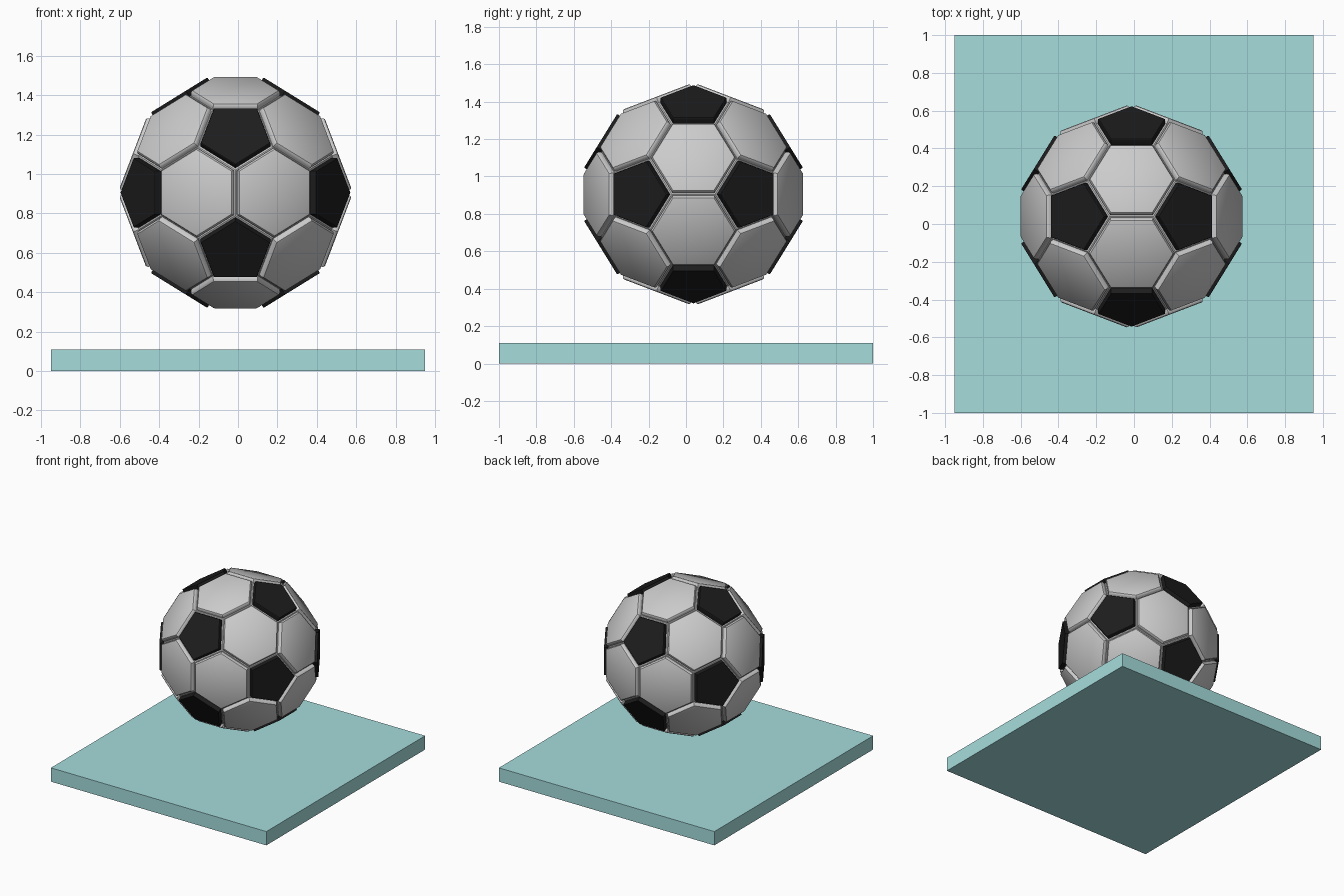
import bpy, bmesh, math
from mathutils import Vector
from itertools import combinations

if "Cube" in bpy.data.objects:
    bpy.data.objects.remove(bpy.data.objects["Cube"])

CENTRE = Vector((-0.013, 0.04, 0.905))
EDGE = 0.246                      # seam length of the panel layout
PHI = (1 + 5 ** 0.5) / 2


def material(name, rgb):
    m = bpy.data.materials.new(name)
    m.diffuse_color = (*rgb, 1)
    m.use_nodes = True
    m.node_tree.nodes["Principled BSDF"].inputs["Base Color"].default_value = m.diffuse_color
    return m


def finish(bm, name, mat=None, smooth=True):
    bmesh.ops.recalc_face_normals(bm, faces=bm.faces)
    me = bpy.data.meshes.new(name)
    bm.to_mesh(me)
    bm.free()
    ob = bpy.data.objects.new(name, me)
    bpy.context.collection.objects.link(ob)
    if mat:
        me.materials.append(mat)
    if smooth:
        bpy.ops.object.select_all(action='DESELECT')
        ob.select_set(True)
        bpy.context.view_layer.objects.active = ob
        bpy.ops.object.shade_smooth_by_angle(angle=math.radians(30))
    return ob


def ordered(pts):
    """Sort coplanar points around their centre."""
    c = sum(pts, Vector()) / len(pts)
    n = c.normalized()
    u = (pts[0] - c).normalized()
    v = n.cross(u)
    return sorted(pts, key=lambda p: math.atan2((p - c).dot(v), (p - c).dot(u)))


def add_panel(bm, pts, profile):
    """Loft a panel through rings given as (outline scale, drop below face)."""
    c = sum(pts, Vector()) / len(pts)
    n = c.normalized()
    rings = [[bm.verts.new(CENTRE + c + (p - c) * s - n * d) for p in pts] for s, d in profile]
    bm.faces.new(rings[0])
    bm.faces.new(rings[-1][::-1])
    k = len(pts)
    for a, b in zip(rings, rings[1:]):
        for i in range(k):
            bm.faces.new((a[i], b[i], b[(i + 1) % k], a[(i + 1) % k]))


# Panel layout: cut the corners off an icosahedron
ico = []
for s in (1, -1):
    for t in (PHI, -PHI):
        ico += [Vector((0, t, s)), Vector((t, s, 0)), Vector((s, 0, t))]
near = lambda a, b: abs((a - b).length - 2) < 0.01
third = lambda a, b: (2 * a + b) / 3 * (EDGE * 1.5)
pentagons = [ordered([third(a, b) for b in ico if near(a, b)]) for a in ico]
hexagons = [ordered([third(p, q) for p in t for q in t if p is not q])
            for t in combinations(ico, 3)
            if all(near(p, q) for p, q in combinations(t, 2))]

# Grey hexagon panels with rounded rims
bm = bmesh.new()
for h in hexagons:
    add_panel(bm, h, [(0.865, 0), (0.892, 0.003), (0.912, 0.010), (0.92, 0.02), (0.87, 0.075)])
finish(bm, "ball_hexagon_panels")

# Black pentagon panels with crisp edges
bm = bmesh.new()
for p in pentagons:
    add_panel(bm, p, [(0.875, 0), (0.89, 0.004), (0.89, 0.03), (0.85, 0.075)])
finish(bm, "ball_pentagon_panels", material("black", (0.012, 0.012, 0.012)))

# Core that closes the seams
bm = bmesh.new()
for f in hexagons + pentagons:
    bm.faces.new([bm.verts.new(CENTRE + p * 0.94) for p in f])
bmesh.ops.remove_doubles(bm, verts=bm.verts, dist=0.001)
finish(bm, "ball_core", smooth=False)

# Base slab
bm = bmesh.new()
bmesh.ops.create_cube(bm, size=1)
for v in bm.verts:
    v.co = (v.co.x * 1.9, v.co.y * 2, (v.co.z + 0.5) * 0.11)
finish(bm, "base_slab", material("teal", (0.38, 0.72, 0.72)), smooth=False)
